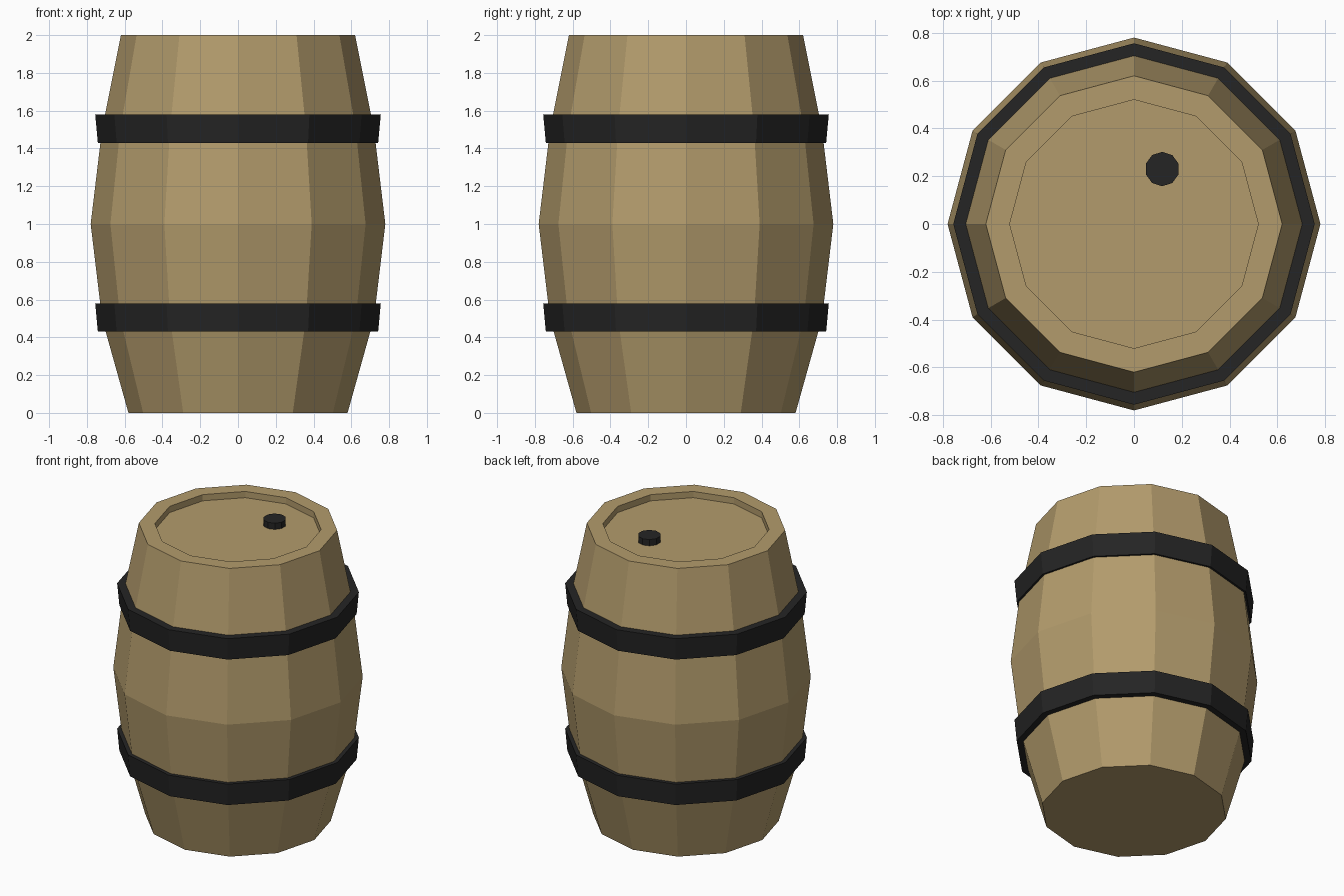
import bpy
import bmesh
from math import sin, cos, pi

if "Cube" in bpy.data.objects:
    bpy.data.objects.remove(bpy.data.objects["Cube"])

SIDES = 12


def material(name, rgb):
    m = bpy.data.materials.new(name)
    m.diffuse_color = (*rgb, 1)
    m.use_nodes = True
    m.node_tree.nodes["Principled BSDF"].inputs["Base Color"].default_value = m.diffuse_color
    return m


wood = material("wood", (0.45, 0.33, 0.15))
iron = material("iron", (0.018, 0.018, 0.018))


def lathe(name, profile, mat, sides=SIDES, closed=False, centre=(0, 0), start=0.0):
    """Spin an (r, z) profile, listed bottom to top on its outside, into a faceted solid."""
    bm = bmesh.new()
    rings = [[bm.verts.new((centre[0] + r * cos(start + 2 * pi * i / sides),
                            centre[1] + r * sin(start + 2 * pi * i / sides), z))
              for i in range(sides)] for r, z in profile]
    pairs = list(zip(rings, rings[1:]))
    if closed:
        pairs.append((rings[-1], rings[0]))
    else:
        bm.faces.new(rings[0][::-1])
        bm.faces.new(rings[-1])
    for a, b in pairs:
        for i in range(sides):
            j = (i + 1) % sides
            bm.faces.new((a[i], a[j], b[j], b[i]))
    bmesh.ops.recalc_face_normals(bm, faces=bm.faces)
    mesh = bpy.data.meshes.new(name)
    bm.to_mesh(mesh)
    bm.free()
    mesh.materials.append(mat)
    obj = bpy.data.objects.new(name, mesh)
    bpy.context.collection.objects.link(obj)
    return obj


# Barrel body with rim and recessed lid
lathe("barrel_body", [(0.58, 0), (0.72, 0.5), (0.78, 1.0), (0.72, 1.5),
                      (0.62, 2.0), (0.52, 2.0), (0.52, 1.957)], wood)

# Two hoops, both slightly wider at the top
for name, z in (("lower_hoop", 0.43), ("upper_hoop", 1.43)):
    lathe(name, [(0.69, z), (0.742, z), (0.756, z + 0.15), (0.70, z + 0.15)],
          iron, closed=True)

# Bung in the lid
lathe("bung", [(0.072, 1.95), (0.072, 2.0)], iron, sides=10,
      centre=(0.118, 0.23), start=pi / 2)
